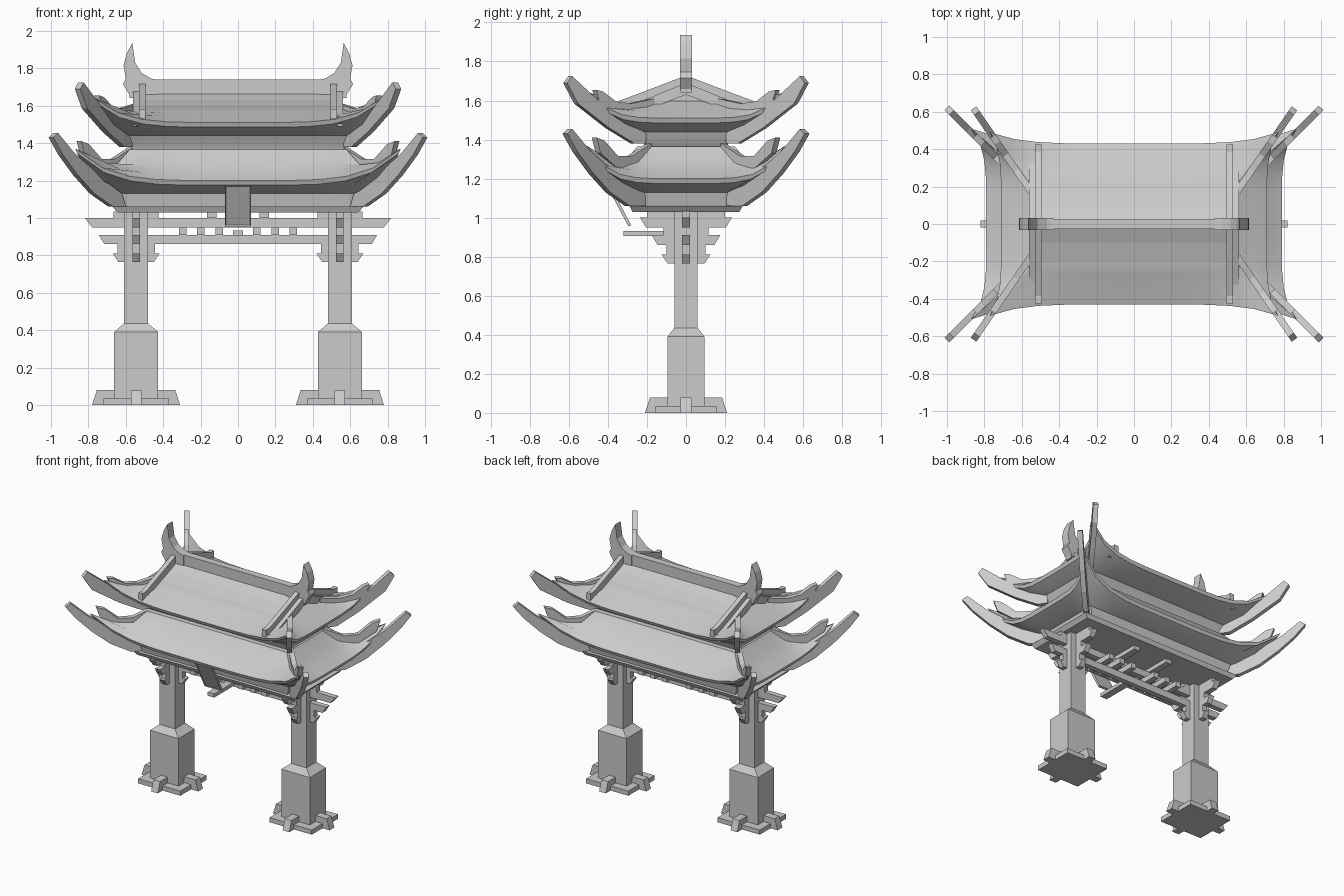
import bpy, bmesh, math
from mathutils import Vector

cube = bpy.data.objects.get("Cube")
if cube:
    bpy.data.objects.remove(cube)

stone = bpy.data.materials.new("grey_stone")
stone.use_nodes = True
COL = (0.6, 0.6, 0.6, 1)
stone.diffuse_color = COL
stone.node_tree.nodes["Principled BSDF"].inputs["Base Color"].default_value = COL


def finish(name, bm, smooth=False):
    bmesh.ops.recalc_face_normals(bm, faces=bm.faces[:])
    me = bpy.data.meshes.new(name)
    bm.to_mesh(me)
    bm.free()
    me.materials.append(stone)
    ob = bpy.data.objects.new(name, me)
    bpy.context.collection.objects.link(ob)
    if smooth:
        bpy.ops.object.select_all(action="DESELECT")
        ob.select_set(True)
        bpy.context.view_layer.objects.active = ob
        bpy.ops.object.shade_smooth_by_angle(angle=math.radians(25))
    return ob


def join_rings(bm, rings):
    """Bridge closed rings of points and cap both ends."""
    loops = [[bm.verts.new(p) for p in r] for r in rings]
    n = len(loops[0])
    for a, b in zip(loops, loops[1:]):
        for i in range(n):
            j = (i + 1) % n
            bm.faces.new((a[i], a[j], b[j], b[i]))
    bm.faces.new(loops[0][::-1])
    bm.faces.new(loops[-1])


def prism(bm, pts, off):
    """Solid with outline pts, thickened by +-off."""
    off = Vector(off)
    join_rings(bm, [[Vector(p) - off for p in pts], [Vector(p) + off for p in pts]])


def rect(hx, hy, z, cx=0, cy=0):
    return [(cx + sx * hx, cy + sy * hy, z) for sx, sy in ((-1, -1), (1, -1), (1, 1), (-1, 1))]


def block(bm, cx, hx, hy, z0, z1, cy=0, tx=0, ty=0):
    """Box whose bottom shrinks by tx, ty."""
    join_rings(bm, [rect(hx - tx, hy - ty, z0, cx, cy), rect(hx, hy, z1, cx, cy)])


def eave_ring(hx, hy, z, pull=0, lift=0, n=12):
    """Rectangle whose corners are pulled outwards and upwards."""
    pts = []
    for side in range(4):
        for i in range(n):
            s = -1 + 2 * i / n
            c = abs(s) ** 5
            along, out = (hx, hy) if side % 2 == 0 else (hy, hx)
            u, v = s * (along + pull), -(out + pull * c)
            x, y = [(u, v), (-v, u), (-u, -v), (v, -u)][side]
            pts.append((x, y, z + lift * c))
    return pts


# Pillars with stepped feet
for side, cx in (("right", -0.545), ("left", 0.545)):
    bm = bmesh.new()
    join_rings(bm, [rect(0.118, 0.095, 0.03, cx), rect(0.118, 0.095, 0.39, cx),
                    rect(0.065, 0.06, 0.435, cx), rect(0.065, 0.06, 1.035, cx)])
    finish(side + "_pillar", bm)
    bm = bmesh.new()
    block(bm, cx, 0.175, 0.155, 0, 0.035)
    block(bm, cx, 0.21, 0.028, 0, 0.08, tx=-0.025)
    block(bm, cx, 0.028, 0.185, 0, 0.078, ty=-0.025)
    finish(side + "_pillar_foot", bm)
    # Stacked bracket arms around the pillar head
    bm = bmesh.new()
    block(bm, cx, 0.125, 0.02, 0.765, 0.81, tx=0.03)
    block(bm, cx, 0.1, 0.02, 0.81, 0.86)
    block(bm, cx, 0.02, 0.125, 0.765, 0.81, ty=0.03)
    block(bm, cx, 0.02, 0.1, 0.81, 0.86)
    block(bm, cx, 0.02, 0.175, 0.86, 0.91, ty=0.03)
    block(bm, cx, 0.02, 0.115, 0.91, 0.95)
    block(bm, cx, 0.02, 0.235, 0.95, 1.0, ty=0.03)
    block(bm, cx, 0.02, 0.2, 1.0, 1.035)
    block(bm, cx, 0.12, 0.02, 1.0, 1.035)
    finish(side + "_pillar_brackets", bm)

# Long beams between the pillars
bm = bmesh.new()
block(bm, 0, 0.745, 0.02, 0.86, 0.91, tx=0.03)
block(bm, 0, 0.82, 0.02, 0.95, 1.0, tx=0.04)
finish("lintel_beams", bm)

# Short cross pieces carried by the beams
bm = bmesh.new()
for s in (-1, 1):
    for x in (0.1, 0.2, 0.295):
        block(bm, s * x, 0.02, 0.115, 0.91, 0.95)
    block(bm, s * 0.14, 0.025, 0.2, 1.0, 1.035)
finish("cross_pieces", bm)

# Tilted plaque with sunken panel, and its strut
bm = bmesh.new()
prism(bm, [(0, -0.425, 1.2), (0, -0.41, 1.205), (0, -0.28, 0.96), (0, -0.295, 0.955)], (0.07, 0, 0))
bm.normal_update()
bmesh.ops.recalc_face_normals(bm, faces=bm.faces[:])
front = min(bm.faces, key=lambda f: f.calc_center_median().y + f.normal.y)
bmesh.ops.inset_region(bm, faces=[front], thickness=0.008, depth=-0.005)
finish("plaque", bm)
bm = bmesh.new()
block(bm, 0, 0.027, 0.16, 0.905, 0.932, cy=-0.16)
finish("plaque_strut", bm)

# Lower roof with its body
bm = bmesh.new()
join_rings(bm, [eave_ring(0.645, 0.275, 1.03), eave_ring(0.67, 0.29, 1.06),
                eave_ring(0.6, 0.27, 1.062), eave_ring(0.62, 0.285, 1.13),
                eave_ring(0.69, 0.35, 1.145, 0.03, 0.06),
                eave_ring(0.78, 0.42, 1.175, 0.08, 0.17), eave_ring(0.79, 0.43, 1.2, 0.08, 0.17),
                eave_ring(0.72, 0.375, 1.235, 0.03, 0.06),
                eave_ring(0.65, 0.315, 1.285), eave_ring(0.58, 0.25, 1.365)])
finish("lower_roof", bm, True)

# Upper roof skirt with its body
bm = bmesh.new()
join_rings(bm, [eave_ring(0.56, 0.21, 1.36), eave_ring(0.58, 0.22, 1.39),
                eave_ring(0.6, 0.25, 1.44), eave_ring(0.65, 0.35, 1.46, 0.02, 0.04),
                eave_ring(0.7, 0.42, 1.485, 0.06, 0.13), eave_ring(0.71, 0.43, 1.51, 0.06, 0.13),
                eave_ring(0.65, 0.35, 1.54, 0.02, 0.04),
                eave_ring(0.59, 0.27, 1.567), eave_ring(0.53, 0.2, 1.597)])
finish("upper_roof_skirt", bm, True)

# Gabled top of the upper roof
bm = bmesh.new()
prism(bm, [(0, -0.2, 1.597), (0, 0.2, 1.597), (0, 0.1, 1.63), (0, 0, 1.675), (0, -0.1, 1.63)], (0.53, 0, 0))
finish("gable_roof", bm)

# Main ridge
bm = bmesh.new()
block(bm, 0, 0.58, 0.027, 1.64, 1.74)
finish("main_ridge", bm)

# Horned ridge ends
horn = [(0.43, 1.65), (0.43, 1.738), (0.465, 1.745), (0.515, 1.775), (0.55, 1.83),
        (0.565, 1.935), (0.595, 1.88), (0.612, 1.815), (0.6, 1.745), (0.615, 1.715), (0.575, 1.65)]
bm = bmesh.new()
for s in (-1, 1):
    prism(bm, [(s * x, 0, z) for x, z in horn], (0, 0.032, 0))
finish("ridge_horns", bm)

# Paired bars running down the gable edges
bar = [(0, 1.72), (0.25, 1.625), (0.385, 1.575), (0.425, 1.575),
       (0.425, 1.52), (0.385, 1.52), (0.25, 1.57), (0, 1.66)]
bm = bmesh.new()
for sx in (-1, 1):
    for sy in (-1, 1):
        prism(bm, [(sx * 0.512, sy * y, z + 0.008) for y, z in bar], (0.017, 0, 0))
        prism(bm, [(sx * 0.545, sy * y * 0.94, z - 0.03) for y, z in bar], (0.016, 0, 0))
finish("gable_bars", bm)

# Upswept corner beams, with a smaller curled rib along each hip
lower_beam = [(0.6, 1.06), (0.68, 1.06), (0.78, 1.13), (0.87, 1.23), (0.95, 1.34), (1.0, 1.43),
              (0.975, 1.455), (0.885, 1.345), (0.8, 1.27), (0.7, 1.21), (0.6, 1.17)]
lower_rib = [(0.57, 1.34), (0.66, 1.26), (0.74, 1.25), (0.83, 1.33), (0.85, 1.41),
             (0.81, 1.395), (0.74, 1.315), (0.67, 1.315), (0.57, 1.38)]
upper_beam = [(0.58, 1.38), (0.62, 1.38), (0.71, 1.46), (0.82, 1.585), (0.858, 1.69),
              (0.84, 1.725), (0.755, 1.61), (0.69, 1.55), (0.58, 1.49)]
upper_rib = [(0.55, 1.57), (0.63, 1.53), (0.69, 1.54), (0.745, 1.6), (0.755, 1.655),
             (0.73, 1.645), (0.685, 1.595), (0.63, 1.585), (0.55, 1.61)]


def corner_parts(name, outline, tip, slope):
    bm = bmesh.new()
    for sx in (-1, 1):
        for sy in (-1, 1):
            pts = [(sx * x, sy * (tip[1] + slope * (x - tip[0])), z) for x, z in outline]
            prism(bm, pts, Vector((sx * slope, -sy, 0)).normalized() * 0.018)
    finish(name, bm)


corner_parts("lower_corner_beams", lower_beam, (0.985, 0.605), 1.0)
corner_parts("lower_hip_ribs", lower_rib, (0.985, 0.605), 1.0)
corner_parts("upper_corner_beams", upper_beam, (0.845, 0.6), 1.45)
corner_parts("upper_hip_ribs", upper_rib, (0.845, 0.6), 1.45)
